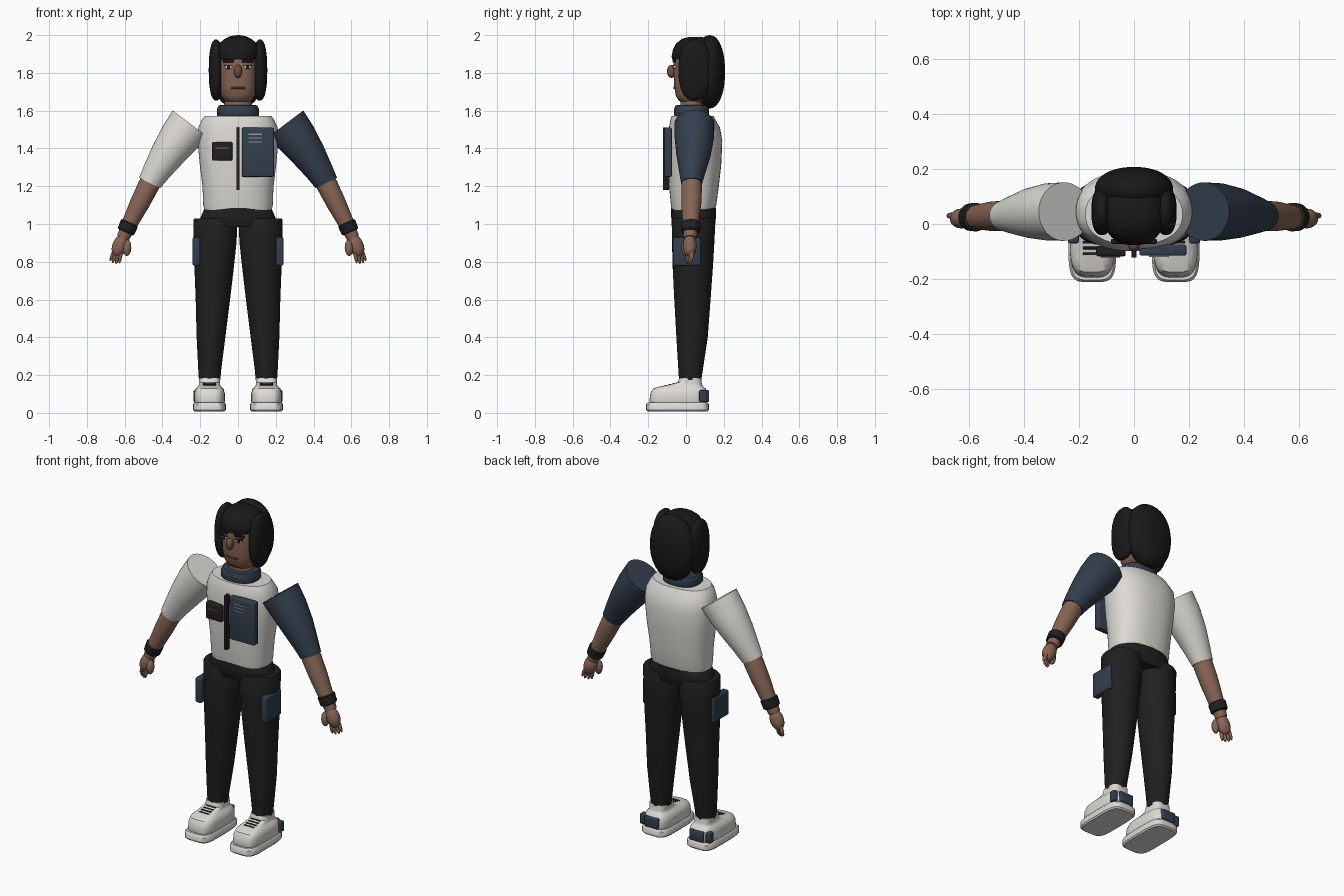
import bpy, bmesh, math
from mathutils import Vector, Matrix


def material(name, rgb):
    m = bpy.data.materials.new(name)
    m.diffuse_color = (*rgb, 1)
    return m


WHITE = material("off_white_cloth", (0.72, 0.70, 0.67))
NAVY = material("navy_cloth", (0.034, 0.048, 0.075))
BLACK = material("black_cloth", (0.014, 0.014, 0.014))
HAIR = material("black_hair", (0.010, 0.010, 0.010))
SKIN = material("brown_skin", (0.24, 0.13, 0.09))
LIP = material("dark_skin", (0.17, 0.08, 0.055))
GREY = material("grey_trim", (0.30, 0.30, 0.30))


def finish(name, bm, mat):
    bmesh.ops.recalc_face_normals(bm, faces=bm.faces)
    me = bpy.data.meshes.new(name)
    bm.to_mesh(me)
    bm.free()
    me.materials.append(mat)
    ob = bpy.data.objects.new(name, me)
    bpy.context.collection.objects.link(ob)
    return ob


def loft(name, rings, mat, n=2.0, seg=40, side=1):
    """Skin rings of (x, y, z, half width, half depth, tilt in degrees)."""
    bm = bmesh.new()
    loops = []
    for x, y, z, rx, ry, *tilt in rings:
        a = math.radians(tilt[0]) if tilt else 0
        loop = []
        for i in range(seg):
            t = 2 * math.pi * i / seg
            c, s = math.cos(t), math.sin(t)
            u = math.copysign(abs(c) ** (2 / n), c) * rx
            v = math.copysign(abs(s) ** (2 / n), s) * ry
            loop.append(bm.verts.new((side * (x + u * math.cos(a)), y + v, z + u * math.sin(a))))
        loops.append(loop)
    for p, q in zip(loops, loops[1:]):
        for i in range(seg):
            j = (i + 1) % seg
            bm.faces.new((p[i], p[j], q[j], q[i]))
    bm.faces.new(loops[0])
    bm.faces.new(loops[-1])
    return finish(name, bm, mat)


def blob(name, c, r, mat, n=2.0, tilt=0, seg=28):
    """Rounded ellipsoid; n above 2 makes it boxier."""
    bm = bmesh.new()
    bmesh.ops.create_uvsphere(bm, u_segments=seg, v_segments=seg // 2, radius=1)
    rot = Matrix.Rotation(math.radians(tilt), 3, 'Y')
    for v in bm.verts:
        k = sum(abs(q) ** n for q in v.co) ** (1 / n)
        v.co = rot @ Vector([q / k * s for q, s in zip(v.co, r)]) + Vector(c)
    return finish(name, bm, mat)


def box(name, lo, hi, mat, bevel=0.0):
    bm = bmesh.new()
    bmesh.ops.create_cube(bm, size=1)
    for v in bm.verts:
        v.co = [(a + b) / 2 + q * (b - a) for a, b, q in zip(lo, hi, v.co)]
    if bevel:
        bmesh.ops.bevel(bm, geom=bm.edges[:], offset=bevel, segments=3, profile=0.5, affect='EDGES')
    return finish(name, bm, mat)


# Torso, collar and waistband
loft("shirt_body", [(0, .038, 1.07, .178, .113), (0, .04, 1.10, .184, .12), (0, .042, 1.20, .188, .132),
                    (0, .045, 1.32, .203, .142), (0, .047, 1.44, .214, .145), (0, .045, 1.51, .210, .135),
                    (0, .037, 1.55, .192, .120), (0, .035, 1.572, .176, .110)], WHITE, 2.3, 56)
loft("collar", [(0, .03, 1.56, .098, .085), (0, .03, 1.575, .110, .093), (0, .03, 1.61, .110, .093),
                (0, .03, 1.628, .102, .086), (0, .03, 1.63, .085, .07)], NAVY, 2.4)
loft("waistband", [(0, .04, .985, .185, .105), (0, .04, 1.02, .203, .117), (0, .04, 1.045, .194, .119),
                   (0, .04, 1.085, .176, .118), (0, .04, 1.095, .165, .108)], BLACK, 2.2)

# Chest details
box("zip_strip", (-.009, -.122, 1.18), (.009, -.09, 1.51), BLACK, .003)
box("chest_panel", (.02, -.115, 1.25), (.19, -.075, 1.51), NAVY, .008)
for i in range(3):
    z = 1.432 + i * .02
    box("panel_stripe", (.055, -.119, z), (.127, -.113, z + .006), GREY)
box("chest_pouch", (-.137, -.117, 1.335), (-.03, -.08, 1.435), BLACK, .008)
box("pouch_stripe", (-.12, -.121, 1.398), (-.05, -.115, 1.405), LIP)

# Neck and head
loft("neck", [(0, .03, 1.57, .077, .064), (0, .032, 1.65, .072, .06), (0, .035, 1.70, .07, .06)], SKIN)
loft("head", [(0, .04, 1.642, .055, .055), (0, .04, 1.652, .073, .078), (0, .04, 1.68, .089, .094),
              (0, .04, 1.73, .099, .103), (0, .04, 1.85, .102, .106), (0, .04, 1.92, .095, .10),
              (0, .04, 1.96, .06, .06)], SKIN, 2.5)
blob("nose", (0, -.077, 1.808), (.021, .024, .035), LIP)
box("mouth", (-.038, -.067, 1.716), (.038, -.055, 1.724), LIP, .002)

# Hair: cap with fringe and a full back
loft("hair_cap", [(0, .035, 1.872, .104, .107), (0, .035, 1.885, .110, .112), (0, .04, 1.92, .112, .110),
                  (0, .045, 1.955, .100, .098), (0, .05, 1.98, .072, .072), (0, .05, 1.99, .035, .035)],
     HAIR, 2.3)
blob("hair_back", (0, .125, 1.806), (.142, .082, .194), HAIR, 2.15, seg=40)

for s in (-1, 1):
    # Face and side hair
    blob("side_hair", (s * .116, .047, 1.815), (.039, .087, .162), HAIR, 2.4)
    blob("eye", (s * .05, -.058, 1.83), (.021, .009, .010), WHITE)
    blob("pupil", (s * .05, -.065, 1.83), (.009, .006, .009), HAIR)
    box("eyelid", (s * .05 - .023, -.068, 1.838), (s * .05 + .023, -.054, 1.843), HAIR)
    box("eyebrow", (s * .052 - .031, -.072, 1.856), (s * .052 + .031, -.054, 1.871), HAIR, .004)

    # Sleeve, forearm and wristband
    loft("sleeve", [(.253, .045, 1.531, .116, .106, 37), (.31, .044, 1.456, .108, .104, 35),
                    (.375, .040, 1.365, .091, .091, 32), (.43, .034, 1.28, .074, .071, 28),
                    (.468, .030, 1.217, .063, .056, 26)], WHITE if s < 0 else NAVY, side=s)
    loft("forearm", [(.445, .030, 1.26, .054, .048, 26), (.475, .030, 1.20, .056, .055, 26),
                     (.52, .028, 1.11, .052, .053, 26), (.575, .025, 1.0, .042, .043, 26),
                     (.61, .022, .925, .033, .034, 26)], SKIN, side=s)
    loft("wristband", [(.573, .025, 1.008, .043, .046, 24), (.575, .025, 1.004, .049, .052, 24),
                       (.593, .025, .962, .047, .050, 24), (.595, .025, .957, .041, .044, 24)],
         BLACK, side=s)

    # Hand with thumb and fingers
    blob("palm", (s * .625, .02, .885), (.040, .036, .062), SKIN, tilt=-s * 22)
    blob("thumb", (s * .587, -.002, .873), (.022, .022, .043), SKIN, tilt=-s * 4, seg=16)
    for i, (x, y, z) in enumerate([(.622, .008, .832), (.637, .014, .828), (.652, .022, .832), (.662, .03, .842)]):
        blob("finger", (s * x, y, z), (.010, .012, .042), SKIN, tilt=-s * (10 + 4 * i), seg=12)

    # Trouser leg and thigh pocket
    loft("trouser_leg", [(.119, .04, 1.03, .112, .110), (.119, .04, 1.02, .117, .116),
                         (.121, .038, .90, .113, .112), (.126, .036, .78, .105, .107),
                         (.133, .034, .60, .091, .096), (.143, .032, .40, .076, .083),
                         (.150, .024, .22, .060, .064), (.150, .022, .175, .057, .059)], BLACK, side=s)
    xs = sorted((s * .200, s * .240))
    box("thigh_pocket", (xs[0], -.07, .78), (xs[1], .077, .93), NAVY, .008)

    # Shoe
    x = .151
    loft("shoe_sole", [(x, -.045, .008, .080, .158), (x, -.045, .016, .087, .166),
                       (x, -.045, .046, .087, .166), (x, -.045, .056, .080, .158)], WHITE, 4.5, 48, s)
    loft("shoe_upper", [(x, -.04, .05, .078, .150), (x, -.04, .065, .082, .154), (x, -.038, .105, .081, .150),
                        (x, -.035, .128, .074, .140), (x, -.025, .140, .062, .115),
                        (x, -.005, .148, .056, .090), (x, .02, .162, .055, .063),
                        (x, .022, .185, .055, .058)], WHITE, 3.6, 48, s)
    box("heel_tab", (s * x - .045, .085, .058), (s * x + .045, .122, .12), NAVY, .006)
    side_x = sorted((s * .205, s * .236))
    box("heel_side_patch", (side_x[0], .07, .058), (side_x[1], .108, .12), NAVY, .006)
    for i in range(4):
        y, z = -.108 + i * .021, .140 + i * .005
        box("shoe_lace", (s * x - .034, y - .005, z - .006), (s * x + .034, y + .005, z + .008), BLACK, .003)

# Smooth shading with crisp rims
bpy.ops.object.select_all(action='DESELECT')
for ob in bpy.context.scene.objects:
    ob.select_set(True)
    bpy.context.view_layer.objects.active = ob
bpy.ops.object.shade_smooth_by_angle(angle=math.radians(40))
